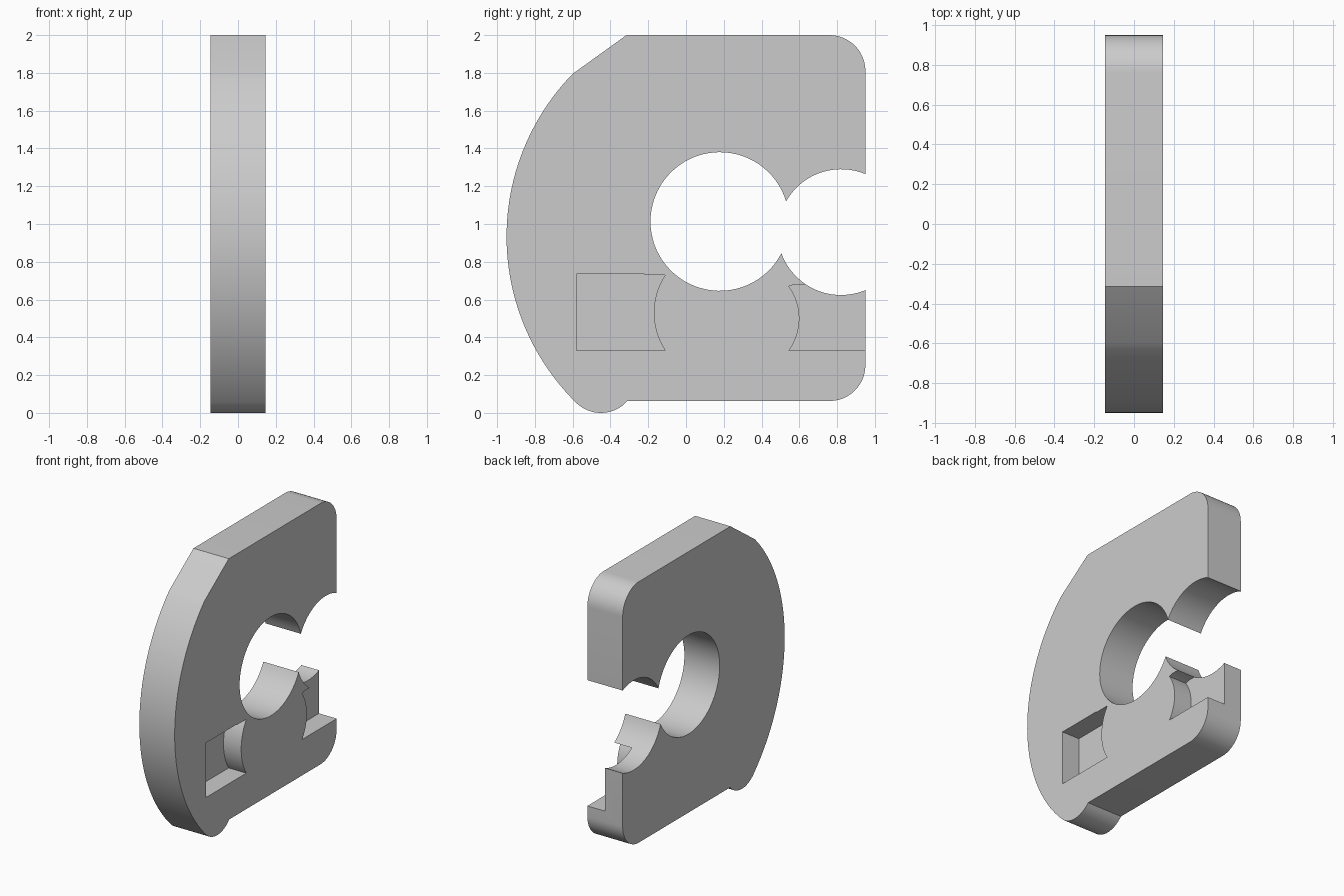
import bpy, bmesh
from math import atan2, cos, sin, tau, radians, hypot

if "Cube" in bpy.data.objects:
    bpy.data.objects.remove(bpy.data.objects["Cube"])

HALF = 0.145  # half of the plate thickness


def arc(a, m, b, n=24):
    """Points on the circular arc from a through m to b, in (y, z)."""
    d = 2 * (a[0] * (m[1] - b[1]) + m[0] * (b[1] - a[1]) + b[0] * (a[1] - m[1]))
    sa, sm, sb = (p[0] ** 2 + p[1] ** 2 for p in (a, m, b))
    cy = (sa * (m[1] - b[1]) + sm * (b[1] - a[1]) + sb * (a[1] - m[1])) / d
    cz = (sa * (b[0] - m[0]) + sm * (a[0] - b[0]) + sb * (m[0] - a[0])) / d
    r = hypot(a[0] - cy, a[1] - cz)
    t0, tm, t1 = (atan2(p[1] - cz, p[0] - cy) for p in (a, m, b))
    sweep = (t1 - t0) % tau
    if (tm - t0) % tau > sweep:
        sweep -= tau
    return [(cy + r * cos(t0 + sweep * i / n), cz + r * sin(t0 + sweep * i / n))
            for i in range(n + 1)]


def extrude(name, profile, x0, x1):
    """Solid made by extruding a (y, z) profile from x0 to x1."""
    pts = []
    for p in profile:
        if not pts or hypot(p[0] - pts[-1][0], p[1] - pts[-1][1]) > 1e-4:
            pts.append(p)
    if hypot(pts[0][0] - pts[-1][0], pts[0][1] - pts[-1][1]) < 1e-4:
        pts.pop()
    bm = bmesh.new()
    face = bm.faces.new([bm.verts.new((x0, y, z)) for y, z in pts])
    ext = bmesh.ops.extrude_face_region(bm, geom=[face])
    moved = [v for v in ext["geom"] if isinstance(v, bmesh.types.BMVert)]
    bmesh.ops.translate(bm, verts=moved, vec=(x1 - x0, 0, 0))
    bmesh.ops.recalc_face_normals(bm, faces=bm.faces)
    mesh = bpy.data.meshes.new(name)
    bm.to_mesh(mesh)
    bm.free()
    obj = bpy.data.objects.new(name, mesh)
    bpy.context.collection.objects.link(obj)
    return obj


# Plate outline: rounded corners, overlapping bores, foot lobe and curved back
k = 0.19 * (1 - 0.70711)
outline = (
    [(-0.315, 2.0)]
    + arc((0.76, 2.0), (0.95 - k, 2.0 - k), (0.95, 1.81), 12)
    + arc((0.95, 1.264), (0.82, 1.29), (0.53, 1.12))
    + arc((0.53, 1.12), (-0.188, 1.012), (0.505, 0.845), 64)
    + arc((0.505, 0.845), (0.82, 0.624), (0.95, 0.65))
    + arc((0.95, 0.253), (0.95 - k, 0.063 + k), (0.76, 0.063), 12)
    + arc((-0.31, 0.063), (-0.455, 0.0), (-0.585, 0.057), 16)
    + arc((-0.585, 0.057), (-0.95, 0.93), (-0.60, 1.795), 48)
)
plate = extrude("plate", outline, -HALF, HALF)

# Half-depth pockets on the right-hand face
left_pocket = ([(-0.58, 0.33), (-0.58, 0.735), (-0.22, 0.735), (-0.22, 0.73)]
               + arc((-0.11, 0.73), (-0.17, 0.53), (-0.11, 0.33), 20))
right_pocket = ([(1.1, 0.33)]
                + arc((0.545, 0.33), (0.60, 0.50), (0.545, 0.67), 20)
                + [(0.575, 0.68), (1.1, 0.68)])

for name, profile in (("left_pocket_cutter", left_pocket),
                      ("right_pocket_cutter", right_pocket)):
    cutter = extrude(name, profile, 0.0, HALF + 0.1)
    cutter.hide_render = True
    cutter.hide_set(True)
    cut = plate.modifiers.new(name, "BOOLEAN")
    cut.operation = "DIFFERENCE"
    cut.solver = "EXACT"
    cut.object = cutter

# Bake the cuts, remove the cutters and smooth the curved walls
depsgraph = bpy.context.evaluated_depsgraph_get()
baked = bpy.data.meshes.new_from_object(plate.evaluated_get(depsgraph))
plate.modifiers.clear()
plate.data = baked
for obj in [o for o in bpy.data.objects if o.name.endswith("_cutter")]:
    bpy.data.objects.remove(obj)

bpy.context.view_layer.objects.active = plate
plate.select_set(True)
bpy.ops.object.shade_smooth_by_angle(angle=radians(20))
